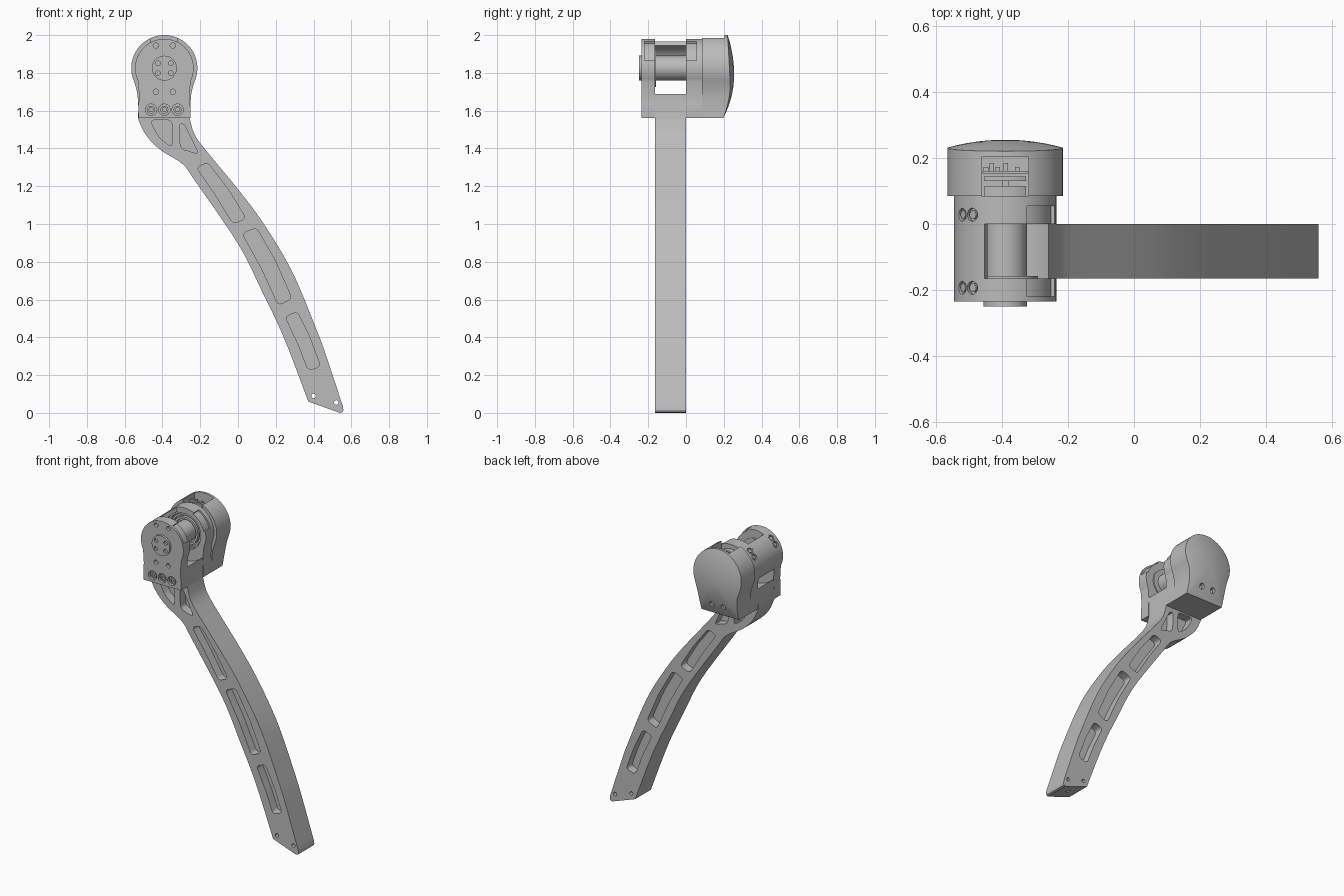
import bpy, bmesh
from math import sin, cos, pi, radians, sqrt
from mathutils import Vector

old = bpy.data.objects.get("Cube")
if old:
    bpy.data.objects.remove(old, do_unlink=True)

grey = bpy.data.materials.new("light_grey")
grey.use_nodes = True
COLOUR = (0.5, 0.5, 0.5, 1)
grey.diffuse_color = COLOUR
grey.node_tree.nodes["Principled BSDF"].inputs["Base Color"].default_value = COLOUR

CX, CZ, BOTTOM = -0.39, 1.825, 1.56   # pivot axis and housing underside
FRONT, INNER, BACK = -0.235, -0.165, 0.085


# ---- 2D outlines in the x-z plane ----
def arc(r, a0, a1, n=32, x=CX, z=CZ):
    steps = [radians(a0 + (a1 - a0) * i / n) for i in range(n + 1)]
    return [(x + r * cos(a), z + r * sin(a)) for a in steps]


def disc(r, x=CX, z=CZ, n=32):
    return arc(r, 0, 360, n, x, z)[:-1]


def box(x0, x1, z0, z1):
    return [(x0, z0), (x1, z0), (x1, z1), (x0, z1)]


def spline(pts, n=6):
    p = [Vector(q) for q in [pts[0]] + pts + [pts[-1]]]
    out = []
    for a, b, c, d in zip(p, p[1:], p[2:], p[3:]):
        for i in range(n):
            t = i / n
            out.append(tuple(b + (c - a) * t / 2 + (2 * a - 5 * b + 4 * c - d) * t * t / 2
                             + (3 * b - a - 3 * c + d) * t ** 3 / 2))
    return out + [tuple(pts[-1])]


def rounded(pts, r, n=5):
    out = []
    for i, q in enumerate(pts):
        a, b, c = Vector(pts[i - 1]), Vector(q), Vector(pts[(i + 1) % len(pts)])
        s = b + (a - b).normalized() * min(r, (a - b).length * 0.45)
        e = b + (c - b).normalized() * min(r, (c - b).length * 0.45)
        for k in range(n + 1):
            t = k / n
            out.append(tuple(s * (1 - t) ** 2 + b * 2 * t * (1 - t) + e * t * t))
    return out


def housing(r, neck):
    """Round head flowing through a waist into a square foot."""
    side = spline([(r * cos(radians(25)), -r * sin(radians(25)))] + neck)
    right = [(CX + x, CZ + z) for x, z in side]
    left = [(CX - x, CZ + z) for x, z in side]
    return right[:0:-1] + arc(r, -25, 205, 48) + left[1:]


# ---- mesh helpers ----
def add_prism(bm, pts, y0, y1):
    a = [bm.verts.new((x, y0, z)) for x, z in pts]
    b = [bm.verts.new((x, y1, z)) for x, z in pts]
    bm.faces.new(a)
    bm.faces.new(b[::-1])
    for i in range(len(pts)):
        bm.faces.new((a[i - 1], a[i], b[i], b[i - 1]))


def add_peg(bm, loc, axis, r, depth):
    m = Vector(axis).to_track_quat('Z', 'Y').to_matrix().to_4x4()
    m.translation = loc
    bmesh.ops.create_cone(bm, cap_ends=True, segments=20, radius1=r, radius2=r,
                          depth=depth, matrix=m)


def finish(bm, name):
    bmesh.ops.recalc_face_normals(bm, faces=bm.faces)
    mesh = bpy.data.meshes.new(name)
    bm.to_mesh(mesh)
    bm.free()
    mesh.materials.append(grey)
    ob = bpy.data.objects.new(name, mesh)
    bpy.context.collection.objects.link(ob)
    return ob


def build(name, prisms=(), pegs=()):
    bm = bmesh.new()
    for p in prisms:
        add_prism(bm, *p)
    for p in pegs:
        add_peg(bm, *p)
    return finish(bm, name)


def activate(ob):
    bpy.ops.object.select_all(action='DESELECT')
    ob.select_set(True)
    bpy.context.view_layer.objects.active = ob


def cut(ob, prisms=(), pegs=()):
    tool = build("cutter", prisms, pegs)
    tool.hide_render = True
    mod = ob.modifiers.new("cut", 'BOOLEAN')
    mod.object, mod.operation, mod.solver = tool, 'DIFFERENCE', 'EXACT'
    activate(ob)
    bpy.ops.object.modifier_apply(modifier="cut")
    bpy.data.objects.remove(tool, do_unlink=True)


def radial(angle, r, y):
    a = radians(angle)
    return (CX + r * cos(a), y, CZ + r * sin(a)), (cos(a), 0, sin(a))


# ---- curved leg with pockets on both sides ----
outer = spline([(-.256, BOTTOM), (-.23, 1.475), (-.17, 1.39), (.008, 1.174), (.14, .995),
                (.287, .747), (.42, .43), (.477, .272), (.555, .035)])
inner = spline([(.372, .06), (.245, .393), (.124, .65), (0, .895), (-.23, 1.232),
                (-.293, 1.317), (-.414, 1.395), (-.49, 1.475), (-.53, BOTTOM)])
toe = [(.558, .015), (.553, .004), (.54, 0)]
cradle = arc(.19, 226, 314, 20)
leg = build("leg", [(outer + toe + inner + cradle, INNER, 0)])

pockets = [
    [(-.22, 1.30), (-.16, 1.325), (-.05, 1.18), (.042, 1.03), (-.025, 1.0), (-.12, 1.155)],
    [(.022, .95), (.098, .98), (.20, .80), (.285, .605), (.214, .57), (.125, .765)],
    [(.25, .51), (.314, .535), (.38, .4), (.437, .246), (.372, .225), (.32, .36)],
    [(-.465, 1.55), (-.35, 1.55), (-.35, 1.405), (-.42, 1.46)],
    [(-.31, 1.53), (-.285, 1.53), (-.208, 1.37), (-.305, 1.40)],
]
cuts = []
for p in pockets:
    shape = rounded(p, .025)
    cuts += [(shape, INNER - .01, -.108), (shape, -.057, .01)]
for x, z in [(.40, .09), (.52, .055)]:
    cuts.append((disc(.012, x, z, 16), INNER - .01, .01))
cut(leg, cuts, [((.455, -.08, .03), (.3, 0, 1), .013, .08)])

# ---- the two housing plates ----
plate_shape = housing(.155, [(.136, -.11), (.1345, -.16), (.1375, -.21), (.1375, BOTTOM - CZ)])
front_plate = build("front_plate", [(plate_shape, FRONT, INNER)])
back_plate = build("back_plate", [(plate_shape, 0, BACK)])

bolt_x = (-.46, CX, -.32)
pin_spots = [(CX + sx, z) for sx in (-.045, .045) for z in (1.70, 1.945)]
# shallow seats for a strap, with two tapped holes each
seat = arc(.144, 15, 65, 12) + arc(.17, 65, 15, 12)
for plate, y0, y1, ym in ((front_plate, -.22, INNER + .01, -.193), (back_plate, -.01, .055, .028)):
    cut(plate, [(seat, y0, y1)],
        [(*radial(a, .145, ym), .01, .06) for a in (42, 59)]
        + [(*radial(a, .155, ym), .02, .024) for a in (130, 147)])
    build("strap_screws", [], [(*radial(a, .146, ym), .013, .012) for a in (130, 147)])
cut(front_plate, [(disc(.03, x, 1.605), FRONT - .01, FRONT + .02) for x in bolt_x]
    + [(disc(.014, x, z, 16), FRONT - .01, FRONT + .02) for x, z in pin_spots])
cut(back_plate, [(disc(.118), -.01, .03)])

# ---- foot bolts ----
for x in bolt_x:
    bolt = build("foot_bolt", [(disc(.021, x, 1.605), FRONT + .005, FRONT + .025)])
    cut(bolt, [(disc(.012, x, 1.605, 6), FRONT, FRONT + .015)])

# ---- strap joining the plates, shaft, bearing and hub ----
build("strap", [(arc(.155, 114, 205, 24) + arc(.13, 205, 114, 24), INNER, 0)])
build("shaft", [(disc(.066, n=48), INNER, .04)])
build("shaft_flange", [(disc(.1, n=48), INNER, INNER + .007)])
for r0, r1, y in ((.078, .092, .006), (.1, .112, .012)):
    ring = build("bearing_ring", [(disc(r1, n=48), y, .035)])
    cut(ring, [(disc(r0, n=48), y - .01, .05)])
hub = build("front_hub", [(disc(.066, n=48), FRONT - .015, FRONT + .005)])
cut(hub, [(disc(.013, CX + sx * .034, CZ + sz * .026, 16), FRONT - .03, FRONT - .003)
          for sx in (-1, 1) for sz in (-1, 1)])

# ---- domed rear cover ----
shape = housing(.175, [(.144, -.13), (.138, -.2), (.138, BOTTOM - CZ)])
DOME, MID = .65, 1.79
bm = bmesh.new()
rings = [[bm.verts.new((x, BACK, z)) for x, z in shape]]
for s in (1, .85, .7, .5, .3, .12):
    ring = []
    for x, z in shape:
        dx, dz = (x - CX) * s, (z - MID) * s
        y = .255 - DOME + sqrt(DOME ** 2 - dx * dx - dz * dz)
        ring.append(bm.verts.new((CX + dx, y, MID + dz)))
    rings.append(ring)
for a, b in zip(rings, rings[1:]):
    for i in range(len(a)):
        bm.faces.new((a[i - 1], a[i], b[i], b[i - 1]))
bm.faces.new(rings[0])
bm.faces.new(rings[-1])
cover = finish(bm, "rear_cover")
cover_bolts = [(CX + s * .042, 1.63) for s in (-1, 1)]
cut(cover, [(box(-.46, -.32, 1.915, 2.05), BACK - .01, .205)]
    + [(disc(.017, x, z, 20), .205, .3) for x, z in cover_bolts])
build("cover_screws", [(disc(.011, x, z, 20), .2, .215) for x, z in cover_bolts])

# ---- motor parts showing through the cover notch ----
build("motor_can", [(arc(.125, 60, 120, 16), BACK, .115)])
build("motor_disc", [(arc(.135, 62, 118, 16), .13, .143)])
build("motor_stub", [(box(-.4, -.38, 1.9, 1.945), .1, .13)])
build("circuit_board", [(box(-.458, -.322, 1.9, 1.962), .153, .16)])
build("board_chips", [(box(x, x + .014, 1.92, 1.955), .16, .172 + .012 * (i % 2))
                      for i, x in enumerate((-.455, -.437, -.419, -.395, -.36))])

for ob in bpy.context.collection.objects:
    if ob.type == 'MESH' and grey.name in ob.data.materials:
        activate(ob)
        bpy.ops.object.shade_smooth_by_angle(angle=radians(30))
